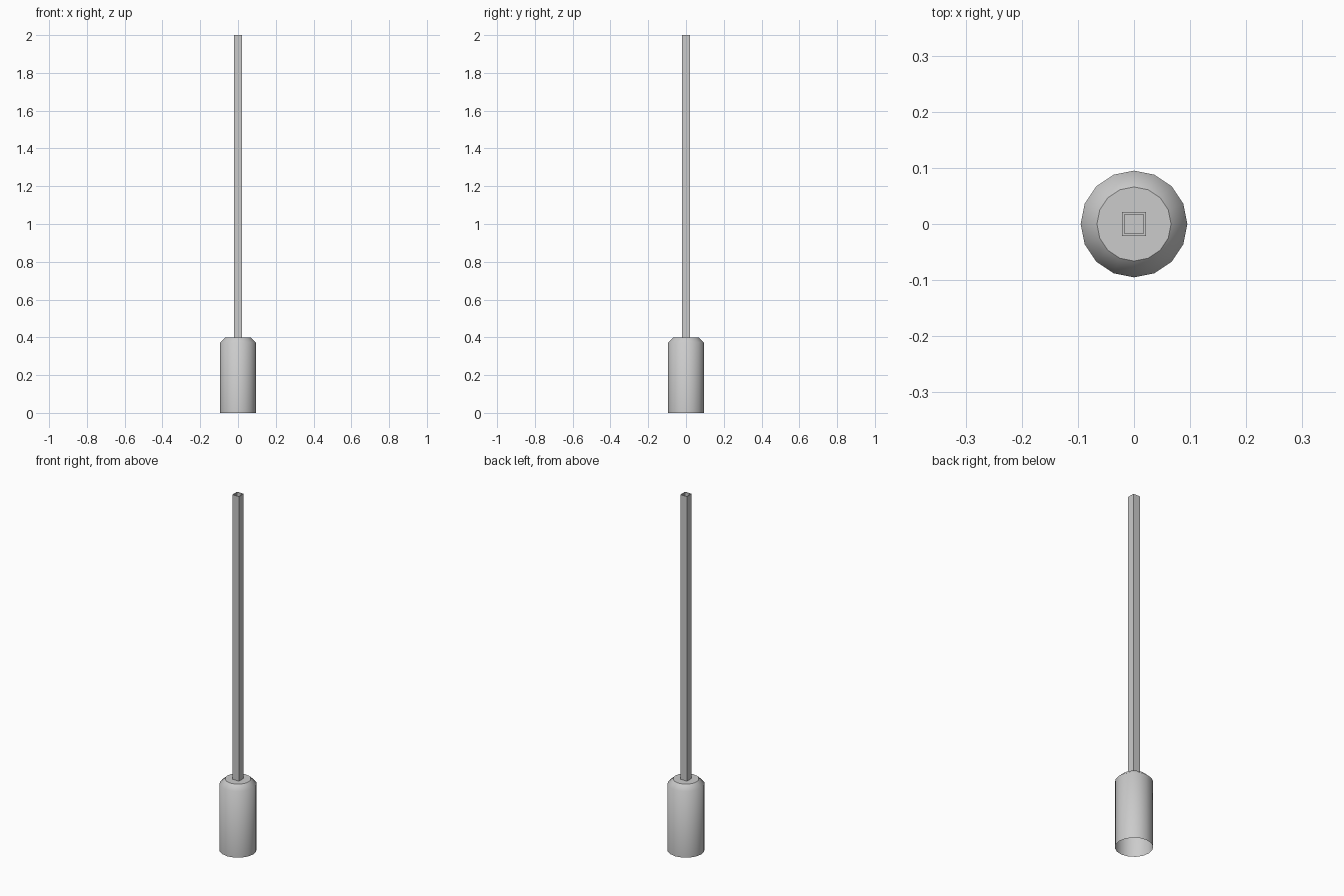
import bpy, bmesh, math

if "Cube" in bpy.data.objects:
    bpy.data.objects.remove(bpy.data.objects["Cube"])

def make_object(name, bm, smooth=False):
    bmesh.ops.recalc_face_normals(bm, faces=bm.faces)
    mesh = bpy.data.meshes.new(name)
    bm.to_mesh(mesh)
    bm.free()
    obj = bpy.data.objects.new(name, mesh)
    bpy.context.collection.objects.link(obj)
    return obj

def loft(bm, rings, smooth=False):
    # Bridge consecutive rings of equal vertex count
    n = len(rings[0])
    for a, b in zip(rings, rings[1:]):
        for i in range(n):
            j = (i + 1) % n
            f = bm.faces.new((a[i], a[j], b[j], b[i]))
            f.smooth = smooth

def ring(bm, radius, z, sides, turn=0.0):
    return [bm.verts.new((radius * math.cos(turn + math.tau * i / sides),
                          radius * math.sin(turn + math.tau * i / sides), z))
            for i in range(sides)]

# Handle: 16-sided sleeve, open below, chamfered shoulder and flat top
bm = bmesh.new()
rings = [ring(bm, r, z, 16) for r, z in ((0.095, 0), (0.095, 0.373), (0.066, 0.4))]
loft(bm, rings, smooth=True)
bm.faces.new(rings[-1])
for e in bm.edges:
    if all(v in rings[-1] for v in e.verts):
        e.smooth = False
make_object("handle", bm)

# Shaft: hollow square tube standing on the handle
bm = bmesh.new()
q, d = math.pi / 4, math.sqrt(2)
loft(bm, [ring(bm, h * d, z, 4, q) for h, z in
          ((0.021, 0.4), (0.021, 2.0), (0.017, 2.0), (0.017, 0.4))])
make_object("shaft", bm)
